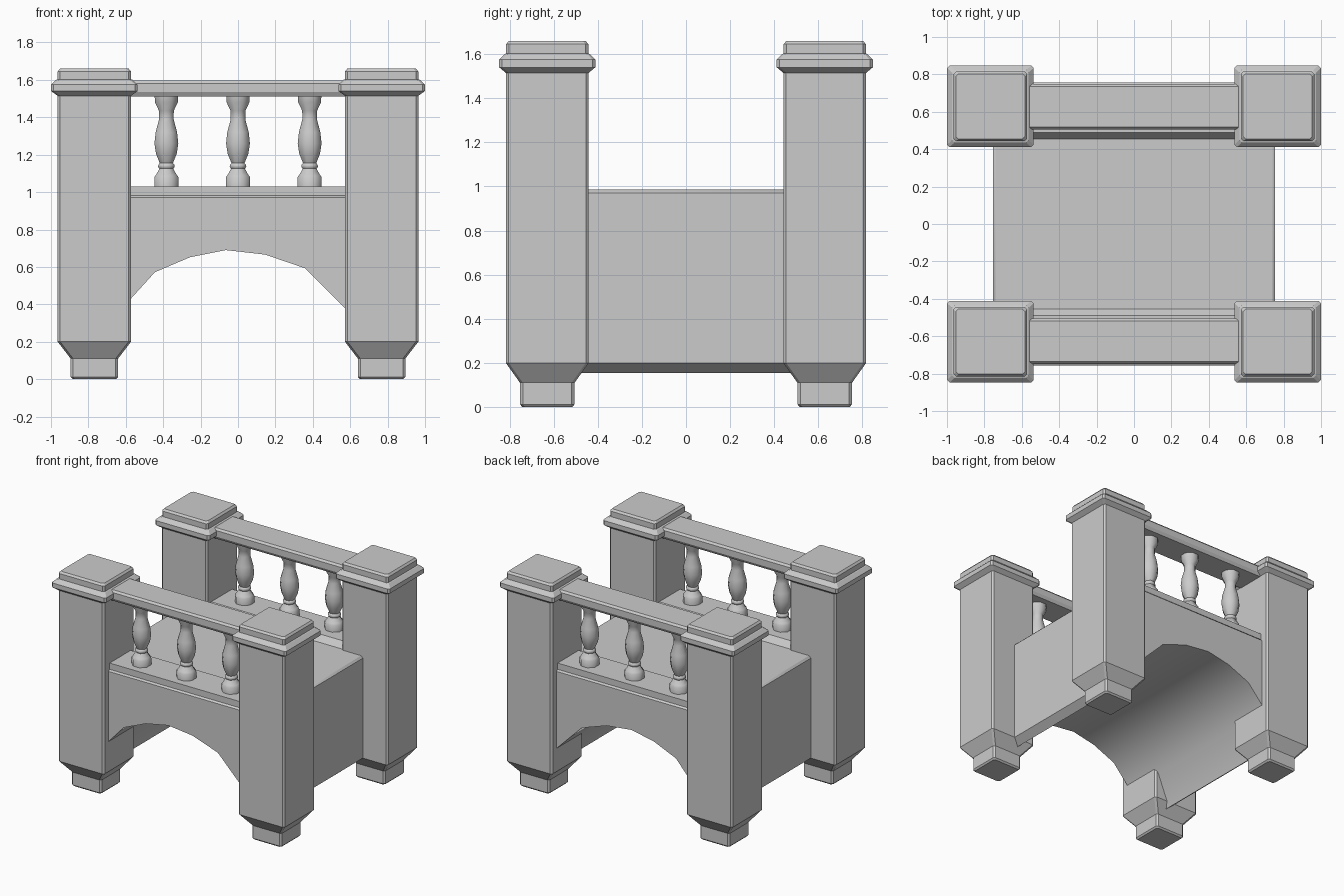
import bpy, bmesh, math

if "Cube" in bpy.data.objects:
    bpy.data.objects.remove(bpy.data.objects["Cube"])


def finish(bm, name, smooth=None):
    bmesh.ops.recalc_face_normals(bm, faces=bm.faces)
    me = bpy.data.meshes.new(name)
    bm.to_mesh(me)
    bm.free()
    ob = bpy.data.objects.new(name, me)
    bpy.context.collection.objects.link(ob)
    if smooth:
        bpy.ops.object.select_all(action='DESELECT')
        ob.select_set(True)
        bpy.context.view_layer.objects.active = ob
        bpy.ops.object.shade_smooth_by_angle(angle=math.radians(smooth))
    return ob


def loft(rings, name, smooth=None):
    """Skin a stack of equal-length rings and cap both ends."""
    bm = bmesh.new()
    vs = [[bm.verts.new(p) for p in r] for r in rings]
    n = len(vs[0])
    for a, b in zip(vs, vs[1:]):
        for i in range(n):
            j = (i + 1) % n
            bm.faces.new((a[i], a[j], b[j], b[i]))
    bm.faces.new(vs[0][::-1])
    bm.faces.new(vs[-1])
    return finish(bm, name, smooth)


def chamfered_rect(cx, cy, z, hx, hy, c=0.013):
    pts = [(hx, -hy + c), (hx, hy - c), (hx - c, hy), (-hx + c, hy),
           (-hx, hy - c), (-hx, -hy + c), (-hx + c, -hy), (hx - c, -hy)]
    return [(cx + x, cy + y, z) for x, y in pts]


def bar(profile, x, name):
    """Run a (y, z) profile along x."""
    return loft([[(s * x, y, z) for y, z in profile] for s in (-1, 1)], name)


# corner posts: foot, taper, shaft, moulded cap (z, half x, half y)
post = [(0, .116, .113), (.012, .127, .124), (.11, .127, .124),
        (.2, .196, .188), (1.515, .196, .188), (1.54, .231, .218),
        (1.575, .231, .218), (1.6, .205, .194), (1.603, .196, .186),
        (1.645, .196, .186), (1.66, .184, .174)]
for sx in (-1, 1):
    for sy in (-1, 1):
        loft([chamfered_rect(sx * .768, sy * .629, z, hx, hy) for z, hx, hy in post],
             "corner_post")

# arched bridge body, with softened top edges
arch = [(-.70, .155), (-.60, .40), (-.444, .572), (-.256, .652), (-.065, .69),
        (.145, .666), (.358, .593), (.58, .37), (.70, .155)]
outline = arch + [(.755, .2), (.755, .97), (.74, .985),
                  (-.74, .985), (-.755, .97), (-.755, .2)]


def section(y, drop=0):
    return [(x, y, min(z, .985 - drop)) for x, z in outline]


loft([section(-.757, .015), section(-.742), section(.742), section(.757, .015)],
     "arch_body", 32)

# curbs, handrails and balusters on both sides
baluster = [(1.025, .07), (1.08, .07), (1.092, .06), (1.125, .04), (1.135, .048),
            (1.147, .046), (1.155, .038), (1.205, .06), (1.26, .069),
            (1.32, .062), (1.39, .042), (1.435, .043), (1.48, .066), (1.52, .068)]
for s in (-1, 1):
    bar([(s * y, z) for y, z in
         [(.745, .98), (.745, 1.03), (.49, 1.03), (.45, .98)]], .65, "curb")
    bar([(s * y, z) for y, z in
         [(.735, 1.512), (.748, 1.535), (.748, 1.582), (.735, 1.597),
          (.518, 1.597), (.505, 1.582), (.505, 1.535), (.518, 1.512)]], .65, "handrail")
    for x in (-.383, 0, .383):
        loft([[(x + r * math.cos(a), s * .627 + r * math.sin(a), z)
               for a in [math.pi * (k + .5) / 4 for k in range(8)]]
              for z, r in baluster], "baluster", 50)
